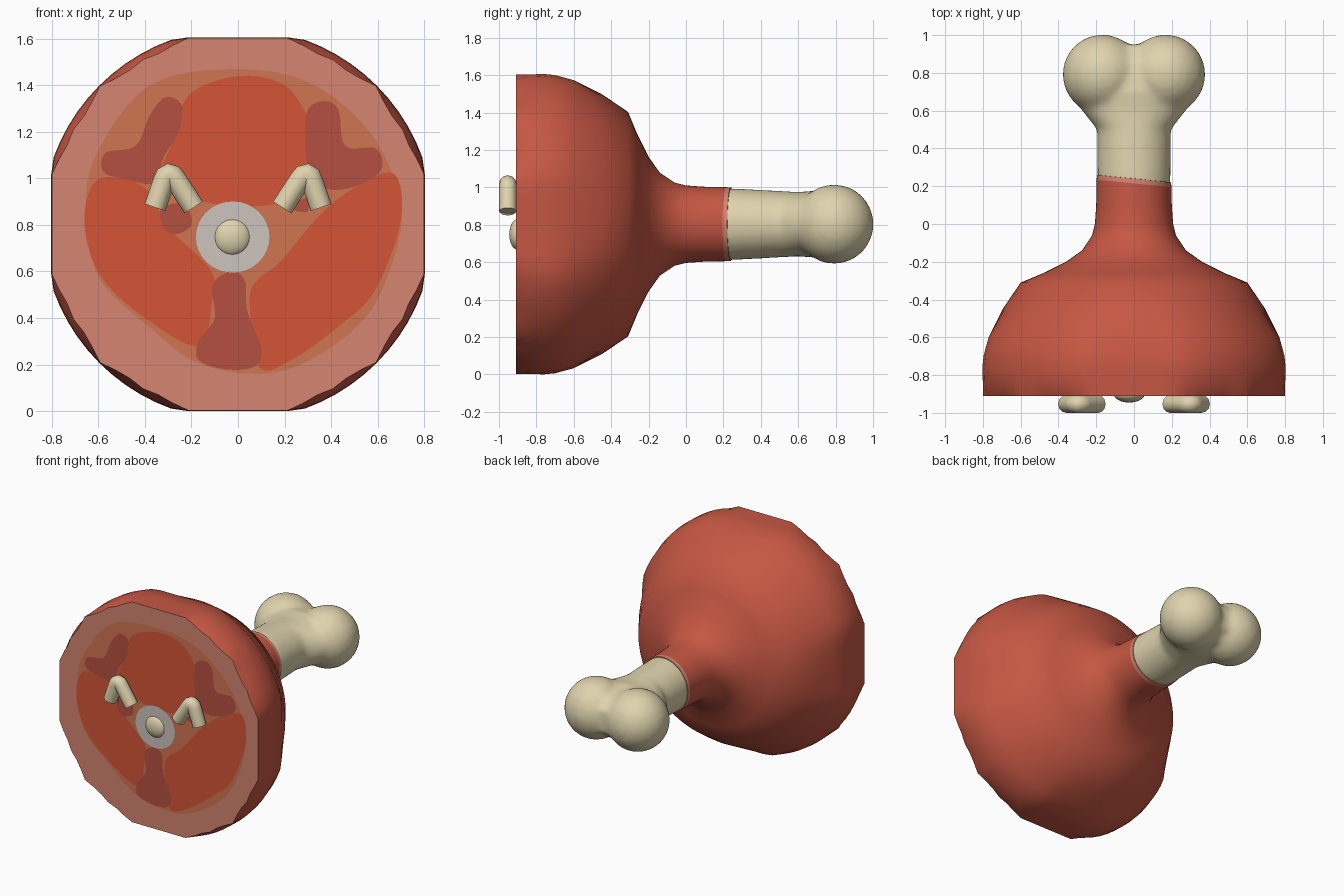
import bpy, bmesh
from math import sin, cos, pi, radians
from mathutils import Matrix, Vector

cube = bpy.data.objects.get("Cube")
if cube:
    bpy.data.objects.remove(cube, do_unlink=True)

CENTER_Z = 0.803
FRONT_Y = -0.91


def material(name, *rgb):
    """Flat material from 8-bit colour values."""
    linear = [((v / 255 + 0.055) / 1.055) ** 2.4 for v in rgb] + [1.0]
    mat = bpy.data.materials.new(name)
    mat.use_nodes = True
    mat.diffuse_color = linear
    mat.node_tree.nodes["Principled BSDF"].inputs["Base Color"].default_value = linear
    return mat


skin = material("skin red", 198, 87, 67)
fat = material("fat pink", 213, 133, 113)
tissue = material("tissue orange", 208, 117, 80)
muscle = material("muscle red", 211, 85, 54)
dark = material("dark muscle", 181, 80, 65)
marrow = material("marrow grey", 205, 195, 190)
bone = material("bone cream", 224, 212, 174)


def finish(name, bm, mats, smooth=None):
    mesh = bpy.data.meshes.new(name)
    bm.to_mesh(mesh)
    bm.free()
    for mat in mats:
        mesh.materials.append(mat)
    obj = bpy.data.objects.new(name, mesh)
    bpy.context.collection.objects.link(obj)
    if smooth:
        shade(obj, smooth)
    return obj


def shade(obj, angle):
    bpy.ops.object.select_all(action="DESELECT")
    obj.select_set(True)
    bpy.context.view_layer.objects.active = obj
    bpy.ops.object.shade_smooth_by_angle(angle=radians(angle))


def loft(bm, rings, caps=(True, True)):
    """Bridge equal rings of points lying along y, with optional end caps."""
    rows = [[bm.verts.new(p) for p in ring] for ring in rings]
    bands = []
    for a, b in zip(rows, rows[1:]):
        n = len(a)
        bands.append([bm.faces.new((a[i], a[(i + 1) % n], b[(i + 1) % n], b[i]))
                      for i in range(n)])
    ends = [bm.faces.new(row) for row, cap in zip((rows[0], rows[-1]), caps) if cap]
    bmesh.ops.recalc_face_normals(bm, faces=bm.faces[:])
    return bands, ends


def spline(points, steps=6):
    """Closed smooth outline through a few points."""
    pts = [Vector(p) / 100 for p in points]
    n = len(pts)
    out = []
    for i in range(n):
        a, b, c, d = (pts[(i + k) % n] for k in (-1, 0, 1, 2))
        for s in range(steps):
            t = s / steps
            out.append(0.5 * (2 * b + (c - a) * t + (2 * a - 5 * b + 4 * c - d) * t * t
                              + (3 * b - a - 3 * c + d) * t ** 3))
    return out


def plate(name, outline, mat, layer):
    """Paper-thin patch lying on the cut front."""
    bm = bmesh.new()
    y = FRONT_Y - 0.002 * layer
    face = bm.faces.new([bm.verts.new((p[0], y, p[1])) for p in outline])
    face.normal_update()
    if face.normal.y > 0:
        face.normal_flip()
    return finish(name, bm, [mat])


# Meat: turned profile, slightly squared where it is wide, scalloped at the cut
SEGMENTS = 72


def meat_ring(y, radius, scallop=False):
    ring = []
    for i in range(SEGMENTS):
        a = 2 * pi * i / SEGMENTS
        r = radius
        if radius > 0.7:
            r = min(radius * 1.05, radius / max(abs(cos(a)), abs(sin(a))))
        if scallop:
            off = (a % (pi / 6)) - pi / 12
            chord = 0.845 * cos(pi / 12) / cos(pi / 12 - abs(off))
            chord -= 0.007 * (1 - cos(24 * off))
            r = min(r, chord)
        tilt = -0.1 * r * cos(a) if y > 0.1 else 0
        ring.append((r * cos(a), y + tilt, CENTER_Z + r * sin(a)))
    return ring


profile = [(-0.85, 0.8), (-0.76, 0.803), (-0.7, 0.797), (-0.6, 0.77), (-0.45, 0.695),
           (-0.31, 0.6), (-0.26, 0.48), (-0.2, 0.36), (-0.14, 0.275), (-0.06, 0.222),
           (0, 0.207), (0.1, 0.2), (0.215, 0.198), (0.24, 0.196), (0.243, 0.17)]
bm = bmesh.new()
bands, ends = loft(bm, [meat_ring(FRONT_Y, 0.8, True)] + [meat_ring(*p) for p in profile])
for face in bands[-1] + bands[-2] + ends[:1]:
    face.material_index = 1
finish("meat", bm, [skin, fat], 50)

# Painted cut: connective tissue, three muscles and darker patches
plate("tissue_layer", spline([(0, 147), (31, 141), (55, 122), (67, 100), (70, 78), (57, 43),
                              (31, 22), (8, 16), (-18, 21), (-38, 36), (-59, 56), (-65, 80),
                              (-62, 108), (-38, 140)]), tissue, 1)
muscles = {
    "top_muscle": [(0, 144), (20, 140), (31, 123), (30, 105), (24, 92), (8, 88), (-10, 89),
                   (-24, 94), (-33, 102), (-27, 118), (-21, 136)],
    "right_muscle": [(-62, 98), (-50, 100), (-38, 94), (-30, 79), (-12, 61), (-11, 48),
                     (-17, 28), (-40, 40), (-59, 58), (-66, 80)],
    "left_muscle": [(67, 102), (70, 82), (59, 52), (44, 37), (23, 22), (9, 19), (5, 46),
                    (8, 56), (18, 64), (35, 84), (50, 96)],
}
patches = {
    "right_upper_patch": [(-31, 135), (-24, 131), (-26, 119), (-32, 109), (-36, 98), (-50, 100),
                          (-58, 103), (-57, 111), (-44, 114), (-38, 127)],
    "left_upper_patch": [(35, 133), (43, 130), (46, 114), (59, 113), (62, 105), (56, 99),
                         (42, 95), (31, 101), (29, 126)],
    "lower_patch": [(-3, 60), (3, 56), (4, 43), (10, 27), (7, 19), (-6, 18), (-17, 22),
                    (-17, 30), (-10, 40), (-11, 54)],
    "right_small_patch": [(-33, 87), (-23, 89), (-20, 80), (-27, 76), (-32, 79)],
    "left_small_patch": [(22, 88), (31, 92), (30, 86), (25, 86)],
}
for name, points in muscles.items():
    plate(name, spline(points), muscle, 2)
for name, points in patches.items():
    plate(name, spline(points), dark, 3)
angles = [2 * pi * i / 32 for i in range(32)]
plate("marrow_ring", [(-0.023 + 0.158 * cos(a), 0.748 + 0.153 * sin(a)) for a in angles],
      marrow, 4)

# Rounded bone stub in the middle of the cut
bm = bmesh.new()
bmesh.ops.create_uvsphere(bm, u_segments=24, v_segments=12, radius=0.082,
                          matrix=Matrix.Translation((-0.025, -0.9, 0.748))
                          @ Matrix.Diagonal((1, 0.55, 1, 1)))
finish("bone_stub", bm, [bone], 60)

# Bent bone tubes, mirrored left and right
for side, sign in (("left", 1), ("right", -1)):
    curve = bpy.data.curves.new(side + "_bent_tube", "CURVE")
    curve.dimensions = "3D"
    curve.bevel_depth = 0.047
    curve.bevel_resolution = 4
    curve.use_fill_caps = True
    path = [(0.19, 0.875), (0.268, 0.995), (0.282, 1.013), (0.297, 1.018), (0.31, 1.01),
            (0.318, 0.99), (0.357, 0.875)]
    line = curve.splines.new("POLY")
    line.points.add(len(path) - 1)
    for point, (x, z) in zip(line.points, path):
        point.co = (sign * x, -0.953, z, 1)
    curve.materials.append(bone)
    tube = bpy.data.objects.new(side + "_bent_tube", curve)
    bpy.context.collection.objects.link(tube)
    bpy.ops.object.select_all(action="DESELECT")
    tube.select_set(True)
    bpy.context.view_layer.objects.active = tube
    bpy.ops.object.convert(target="MESH")
    shade(bpy.context.object, 50)

# Leg bone: flared shaft and two knobs fused together
stations = [(0.1, 0.185, 0.185), (0.25, 0.194, 0.192), (0.5, 0.195, 0.178), (0.6, 0.275, 0.172),
            (0.7, 0.34, 0.18), (0.86, 0.28, 0.15), (0.95, 0.14, 0.08)]
bm = bmesh.new()
loft(bm, [[(rx * cos(a), y, CENTER_Z + rz * sin(a)) for a in angles]
          for y, rx, rz in stations])
for sign in (1, -1):
    bmesh.ops.create_uvsphere(bm, u_segments=24, v_segments=16, radius=0.212,
                              matrix=Matrix.Translation((sign * 0.167, 0.792, CENTER_Z)))
leg = finish("leg_bone", bm, [bone])
remesh = leg.modifiers.new("Fuse", "REMESH")
remesh.mode = "VOXEL"
remesh.voxel_size = 0.02
remesh.use_smooth_shade = True
soften = leg.modifiers.new("Soften", "SMOOTH")
soften.factor = 0.5
soften.iterations = 6
